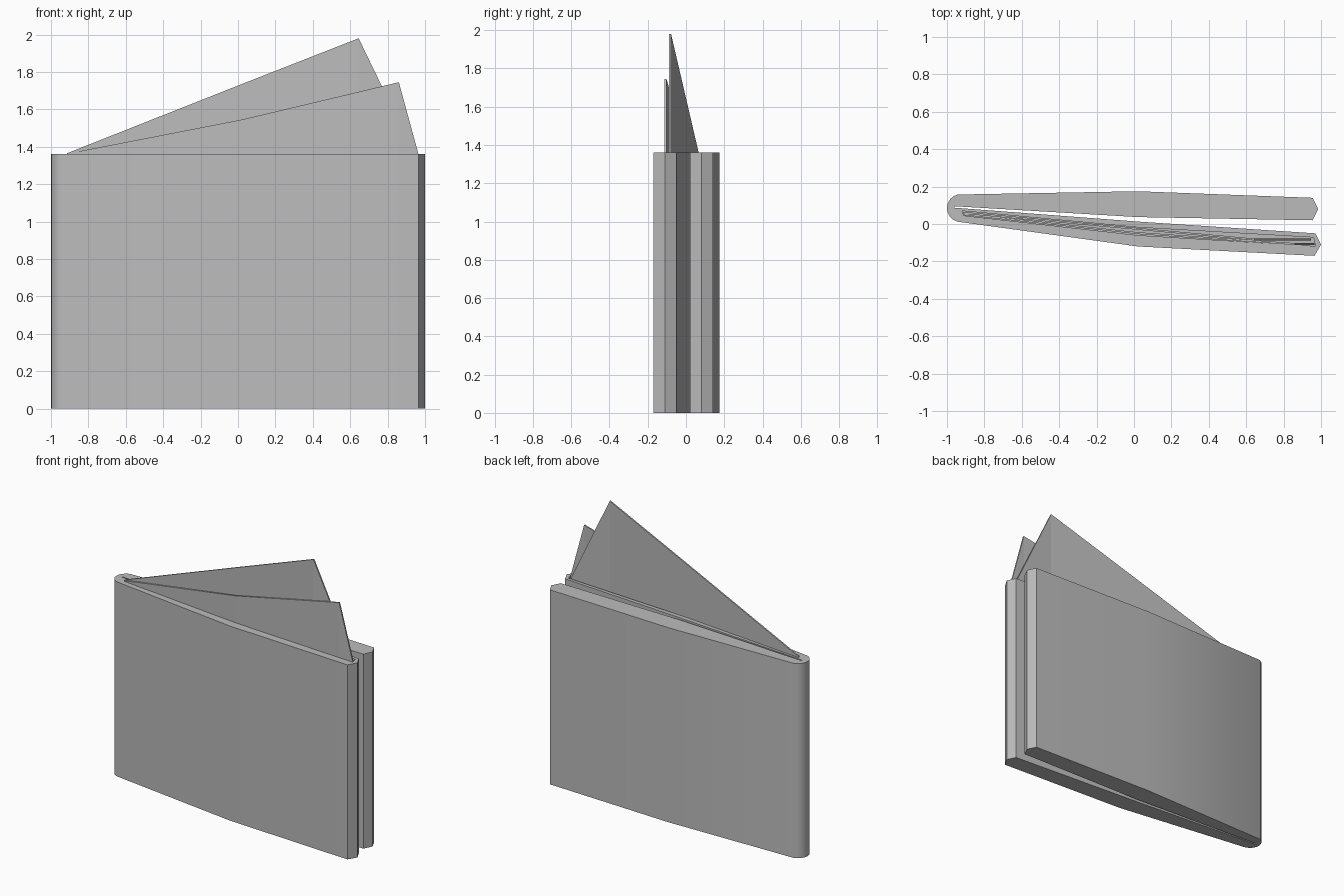
import bpy, bmesh, math
from mathutils import Vector

cube = bpy.data.objects.get("Cube")
if cube:
    bpy.data.objects.remove(cube, do_unlink=True)

RIM = 1.36

grey = bpy.data.materials.new("grey")
grey.use_nodes = True
grey.diffuse_color = (0.5, 0.5, 0.5, 1)
grey.node_tree.nodes["Principled BSDF"].inputs["Base Color"].default_value = (0.5, 0.5, 0.5, 1)


def finish(name, bm):
    bmesh.ops.recalc_face_normals(bm, faces=bm.faces)
    mesh = bpy.data.meshes.new(name)
    bm.to_mesh(mesh)
    bm.free()
    obj = bpy.data.objects.new(name, mesh)
    mesh.materials.append(grey)
    bpy.context.collection.objects.link(obj)
    return obj


def extrude_outline(name, outline, low, high):
    bm = bmesh.new()
    face = bm.faces.new([bm.verts.new((x, y, low)) for x, y in outline])
    geom = bmesh.ops.extrude_face_region(bm, geom=[face])["geom"]
    top = [v for v in geom if isinstance(v, bmesh.types.BMVert)]
    bmesh.ops.translate(bm, verts=top, vec=(0, 0, high - low))
    return finish(name, bm)


def sheet(name, rows, thickness=0.01):
    """Thin bent sheet; each row is x, y, bottom z, top z."""
    bm = bmesh.new()
    sides = []
    for off in (-thickness / 2, thickness / 2):
        sides.append([(bm.verts.new((x, y + off, lo)), bm.verts.new((x, y + off, hi)))
                      for x, y, lo, hi in rows])
    front, back = sides
    for i in range(len(rows) - 1):
        for s in sides:
            bm.faces.new((s[i][0], s[i + 1][0], s[i + 1][1], s[i][1]))
        for k in (0, 1):
            bm.faces.new((front[i][k], front[i + 1][k], back[i + 1][k], back[i][k]))
    for i in (0, -1):
        bm.faces.new((front[i][0], front[i][1], back[i][1], back[i][0]))
    return finish(name, bm)


# Folded cover: two bowed flaps joined by a rounded spine
spine = []
for i in range(9):
    a = math.radians(105 + i * 150 / 8)
    spine.append((-0.925 + 0.075 * math.cos(a), 0.085 + 0.075 * math.sin(a)))
outline = [(0.97, -0.05), (1.0, -0.11), (0.965, -0.17), (0.02, -0.12)]
outline += spine[::-1]
outline += [(0.02, 0.175), (0.955, 0.14), (0.985, 0.08), (0.955, 0.02),
            (0.02, 0.037), (-0.96, 0.095), (-0.96, 0.087), (0.02, 0.013)]
cover = extrude_outline("folded_cover", outline, 0, RIM)

# Note pocket sunk into the front flap
pocket = extrude_outline("pocket_cutter", [
    (-0.92, 0.07), (0.02, -0.018), (0.96, -0.072),
    (0.97, -0.118), (0.02, -0.06), (-0.91, 0.045)], RIM - 0.1, RIM + 0.1)
pocket.hide_render = True
pocket.hide_viewport = True
cut = cover.modifiers.new("note_pocket", "BOOLEAN")
cut.operation = "DIFFERENCE"
cut.solver = "EXACT"
cut.object = pocket

# Notes fanned out of the pocket
low = RIM - 0.1
sheet("back_note", [(-0.915, 0.06, low, RIM + 0.005), (0.02, -0.026, low, 1.735),
                    (0.645, -0.083, low, 1.98), (0.945, -0.083, low, RIM)])
sheet("front_note", [(-0.905, 0.052, low, RIM + 0.005), (0.02, -0.049, low, 1.545),
                     (0.86, -0.107, low, 1.745), (0.965, -0.107, low, RIM)])

# Smooth the spine while keeping the edges crisp
bpy.ops.object.select_all(action="DESELECT")
cover.select_set(True)
bpy.context.view_layer.objects.active = cover
bpy.ops.object.shade_smooth_by_angle(angle=math.radians(30))
